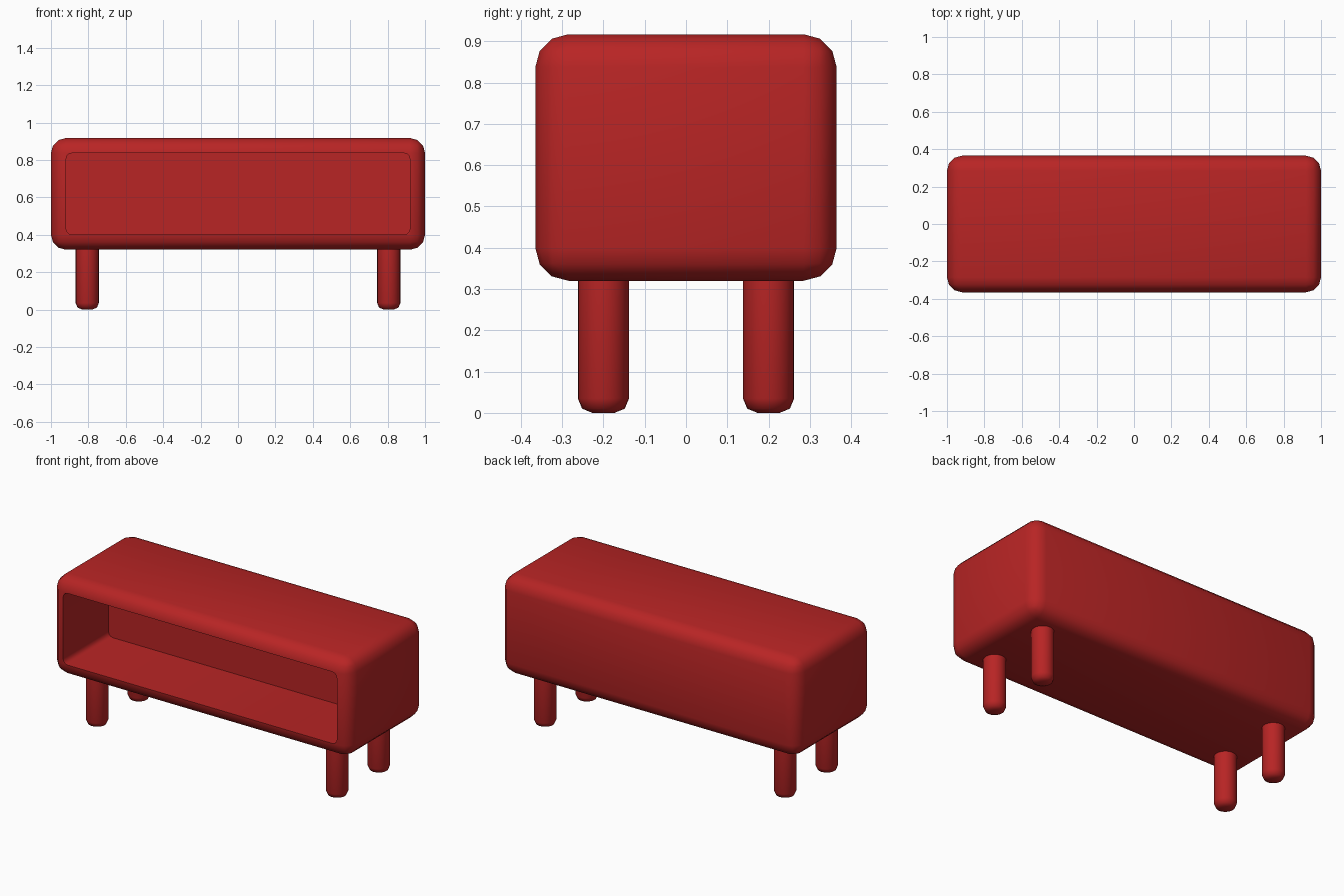
import bpy, bmesh, math

if "Cube" in bpy.data.objects:
    bpy.data.objects.remove(bpy.data.objects["Cube"])

red = bpy.data.materials.new("deep red")
red.diffuse_color = (0.48, 0.018, 0.018, 1)
red.use_nodes = True
red.node_tree.nodes["Principled BSDF"].inputs["Base Color"].default_value = red.diffuse_color


def make_object(name, bm):
    bmesh.ops.recalc_face_normals(bm, faces=bm.faces)
    mesh = bpy.data.meshes.new(name)
    bm.to_mesh(mesh)
    bm.free()
    mesh.materials.append(red)
    obj = bpy.data.objects.new(name, mesh)
    bpy.context.collection.objects.link(obj)
    return obj


def rounded_box(name, x, y, z, radius, segments, keep=lambda e: True):
    """Box between the given ranges, with chosen edges rounded."""
    bm = bmesh.new()
    bmesh.ops.create_cube(bm, size=1)
    for v in bm.verts:
        v.co = [r[0] if c < 0 else r[1] for c, r in zip(v.co, (x, y, z))]
    bmesh.ops.bevel(bm, geom=[e for e in bm.edges if keep(e)], offset=radius,
                    segments=segments, profile=0.5, affect='EDGES')
    return make_object(name, bm)


def smooth(obj, angle):
    bpy.ops.object.select_all(action='DESELECT')
    obj.select_set(True)
    bpy.context.view_layer.objects.active = obj
    bpy.ops.object.shade_smooth_by_angle(angle=math.radians(angle))


# Cabinet body with a rounded recess cut into the front
body = rounded_box("cabinet_body", (-1, 1), (-0.365, 0.365), (0.32, 0.917), 0.08, 3)
cutter = rounded_box("recess_cutter", (-0.919, 0.919), (-0.6, 0.07), (0.401, 0.836), 0.03, 3,
                     lambda e: abs(e.verts[0].co.y - e.verts[1].co.y) > 0.1)
cut = body.modifiers.new("recess", 'BOOLEAN')
cut.operation = 'DIFFERENCE'
cut.solver = 'EXACT'
cut.object = cutter
bpy.context.view_layer.objects.active = body
bpy.ops.object.modifier_apply(modifier=cut.name)
bpy.data.objects.remove(cutter)
smooth(body, 40)

# Four round legs with softened feet
for side, x in (("left", -0.806), ("right", 0.806)):
    for end, y in (("front", -0.2), ("back", 0.2)):
        bm = bmesh.new()
        bmesh.ops.create_cone(bm, cap_ends=True, segments=24, radius1=0.062, radius2=0.062, depth=0.34)
        rim = [e for e in bm.edges if all(v.co.z < 0 for v in e.verts)]
        bmesh.ops.bevel(bm, geom=rim, offset=0.035, segments=2, profile=0.5, affect='EDGES')
        bmesh.ops.translate(bm, verts=bm.verts, vec=(x, y, 0.17))
        smooth(make_object(f"{end}_{side}_leg", bm), 50)
